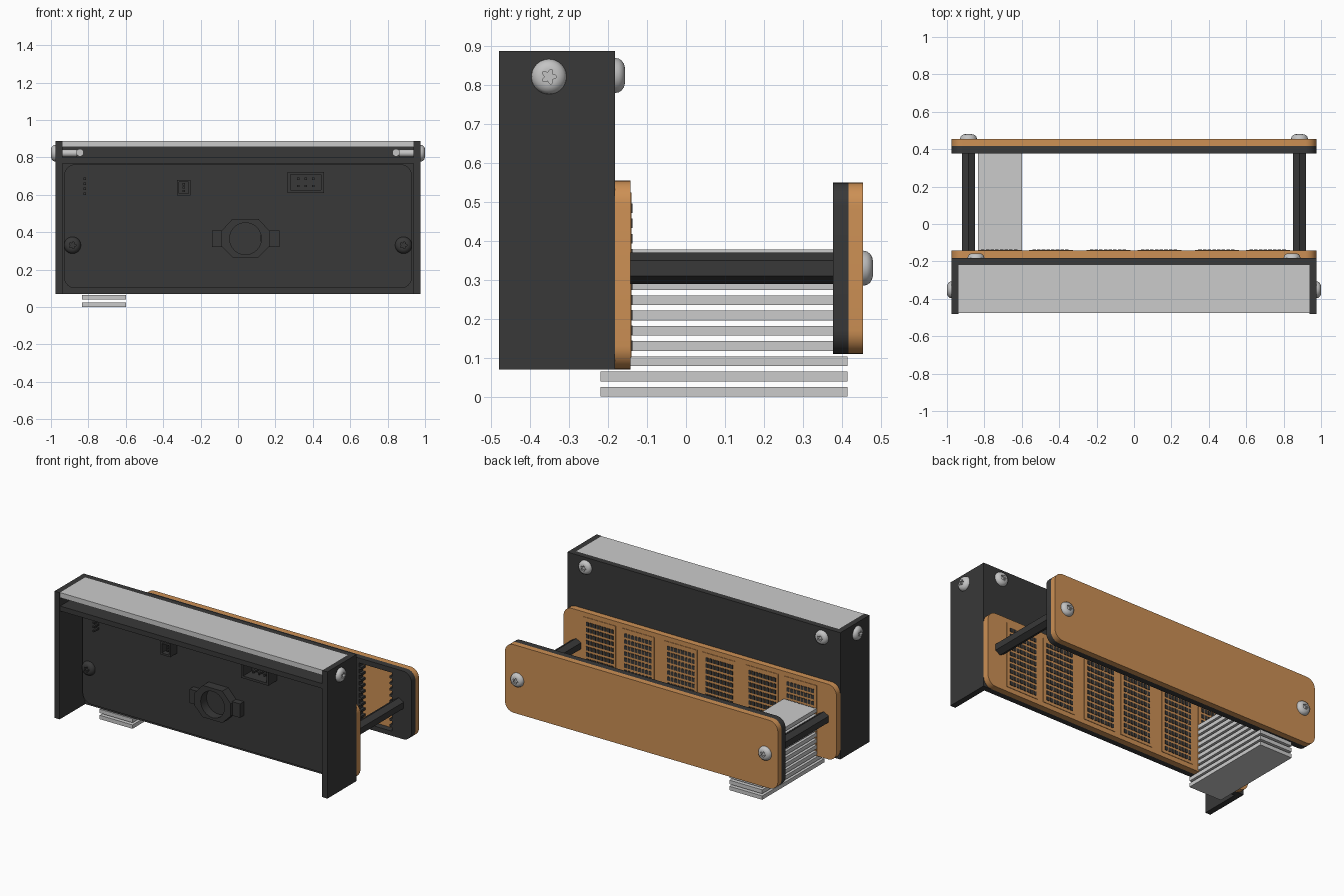
import bpy, bmesh, math
from mathutils import Matrix, Vector

if "Cube" in bpy.data.objects:
    bpy.data.objects.remove(bpy.data.objects["Cube"])


def mat(name, rgb):
    m = bpy.data.materials.new(name)
    m.diffuse_color = (*rgb, 1)
    m.use_nodes = True
    m.node_tree.nodes["Principled BSDF"].inputs["Base Color"].default_value = m.diffuse_color
    return m


BLACK = mat("black plastic", (0.04, 0.04, 0.04))
WOOD = mat("orange wood", (0.61, 0.28, 0.09))
CLEAR = mat("pale acrylic", (0.60, 0.60, 0.60))
STEEL = mat("steel", (0.55, 0.55, 0.55))


def finish(name, bm, material, smooth=False):
    bmesh.ops.recalc_face_normals(bm, faces=bm.faces)
    me = bpy.data.meshes.new(name)
    bm.to_mesh(me)
    bm.free()
    me.materials.append(material)
    ob = bpy.data.objects.new(name, me)
    bpy.context.collection.objects.link(ob)
    if smooth:
        bpy.ops.object.select_all(action='DESELECT')
        ob.select_set(True)
        bpy.context.view_layer.objects.active = ob
        bpy.ops.object.shade_smooth_by_angle(angle=math.radians(35))
    return ob


def boxes(name, material, spans):
    """One object from boxes given as (x0, x1, y0, y1, z0, z1)."""
    bm = bmesh.new()
    for x0, x1, y0, y1, z0, z1 in spans:
        m = (Matrix.Translation(((x0 + x1) / 2, (y0 + y1) / 2, (z0 + z1) / 2))
             @ Matrix.Diagonal((x1 - x0, y1 - y0, z1 - z0, 1)))
        bmesh.ops.create_cube(bm, size=1, matrix=m)
    return finish(name, bm, material)


def rounded(x0, x1, z0, z1, r, n=8):
    pts = []
    for k, (cx, cz) in enumerate([(x1 - r, z1 - r), (x0 + r, z1 - r), (x0 + r, z0 + r), (x1 - r, z0 + r)]):
        for i in range(n + 1):
            a = math.pi / 2 * (k + i / n)
            pts.append((cx + r * math.cos(a), cz + r * math.sin(a)))
    return pts


def plate(name, material, loops, y0, y1):
    """Upright plate: first loop is the outline, the others are holes."""
    cu = bpy.data.curves.new(name, 'CURVE')
    cu.dimensions, cu.fill_mode, cu.extrude = '2D', 'BOTH', (y1 - y0) / 2
    for loop in loops:
        s = cu.splines.new('POLY')
        s.points.add(len(loop) - 1)
        for p, (x, z) in zip(s.points, loop):
            p.co = (x, z, 0, 1)
        s.use_cyclic_u = True
    tmp = bpy.data.objects.new(name + "_curve", cu)
    bpy.context.collection.objects.link(tmp)
    me = bpy.data.meshes.new_from_object(tmp.evaluated_get(bpy.context.evaluated_depsgraph_get()))
    bpy.data.objects.remove(tmp)
    bm = bmesh.new()
    bm.from_mesh(me)
    bmesh.ops.remove_doubles(bm, verts=bm.verts, dist=1e-5)
    bmesh.ops.transform(bm, verts=bm.verts, matrix=Matrix.Translation((0, (y0 + y1) / 2, 0))
                        @ Matrix.Rotation(math.pi / 2, 4, 'X'))
    bpy.data.meshes.remove(me)
    return finish(name, bm, material, True)


def rod(name, material, p0, p1, r, n, smooth=False, turn=0):
    p0, p1 = Vector(p0), Vector(p1)
    d = p1 - p0
    bm = bmesh.new()
    bmesh.ops.create_cone(bm, cap_ends=True, segments=n, radius1=r, radius2=r, depth=d.length,
                          matrix=Matrix.Translation((p0 + p1) / 2)
                          @ d.to_track_quat('Z', 'Y').to_matrix().to_4x4() @ Matrix.Rotation(turn, 4, 'Z'))
    return finish(name, bm, material, smooth)


def screw(name, material, pos, axis, r=0.045, h=0.025, n=40):
    """Domed head with a five-lobed drive recess."""
    bm = bmesh.new()
    star = lambda a: r * (0.34 + 0.1 * math.cos(5 * a))
    rings = [(lambda a: r, 0)]
    for t in (0.25, 0.5, 0.75, 0.92):
        rings.append((lambda a, t=t: r * math.cos(t * math.pi / 2 * 0.75), h * math.sin(t * math.pi / 2)))
    rings += [(star, h), (star, h * 0.45)]
    prev = None
    for f, z in rings:
        ring = [bm.verts.new((f(a) * math.cos(a), f(a) * math.sin(a), z))
                for a in (2 * math.pi * i / n for i in range(n))]
        if prev:
            for i in range(n):
                j = (i + 1) % n
                bm.faces.new((prev[i], prev[j], ring[j], ring[i]))
        prev = ring
    bm.faces.new(prev)
    bmesh.ops.transform(bm, verts=bm.verts, matrix=Matrix.Translation(pos)
                        @ Vector(axis).to_track_quat('Z', 'Y').to_matrix().to_4x4())
    return finish(name, bm, material, True)


# Housing: rear wall, side walls, inner shelf and diffuser lid
boxes("rear_wall", BLACK, [(-0.975, 0.975, -0.22, -0.182, 0.07, 0.888)])
for s, side in ((-1, "left"), (1, "right")):
    xs = sorted((s * 0.938, s * 0.975))
    boxes(side + "_wall", BLACK, [(*xs, -0.48, -0.22, 0.07, 0.888)])
boxes("inner_shelf", BLACK, [(-0.938, 0.938, -0.475, -0.22, 0.768, 0.80)])
boxes("diffuser_lid", CLEAR, [(-0.938, 0.938, -0.477, -0.22, 0.855, 0.888)])

# Circuit board and its components, on the open front
plate("circuit_board", BLACK, [rounded(-0.93, 0.93, 0.10, 0.762, 0.06)], -0.257, -0.22)
F = -0.257
hold = [(0.04 + x, 0.365 + z) for x, z in
        [(-0.13, -0.04), (-0.07, -0.1), (0.07, -0.1), (0.13, -0.04),
         (0.13, 0.04), (0.07, 0.105), (-0.07, 0.105), (-0.13, 0.04)]]
disc = [(0.04 + 0.085 * math.cos(a), 0.365 + 0.085 * math.sin(a))
        for a in (2 * math.pi * i / 32 for i in range(32))]
plate("battery_holder", BLACK, [hold, disc], F - 0.06, F)
boxes("battery_contacts", BLACK, [(-0.138, -0.085, F - 0.04, F, 0.32, 0.41),
                                  (0.165, 0.222, F - 0.04, F, 0.32, 0.41),
                                  (0.12, 0.17, F - 0.03, F, 0.35, 0.385)])
box = lambda x0, x1, z0, z1: [(x0, z0), (x1, z0), (x1, z1), (x0, z1)]
plate("box_header", BLACK, [box(0.265, 0.46, 0.61, 0.722), box(0.28, 0.445, 0.625, 0.707)], F - 0.09, F)
plate("small_socket", BLACK, [box(-0.325, -0.255, 0.595, 0.68), box(-0.315, -0.265, 0.607, 0.668)], F - 0.07, F)
pins = [(0.3225 + 0.04 * i, 0.646 + 0.04 * j) for i in range(3) for j in range(2)]
pins += [(-0.29, 0.62 + 0.018 * i) for i in range(3)]
pins += [(-0.82, 0.605 + 0.027 * i) for i in range(4)]
boxes("connector_pins", BLACK, [(x - 0.006, x + 0.006, F - 0.05, F, z - 0.006, z + 0.006) for x, z in pins])

# Wooden plate on the housing, six slotted panels
CENTRES = [s * c for s in (-1, 1) for c in (0.1365, 0.4435, 0.7175)]
PITCH = 0.0392
plate("inner_wood_plate", WOOD, [rounded(-0.975, 0.975, 0.07, 0.555, 0.06)], -0.182, -0.143)
boxes("panel_frames", WOOD, [(c - 0.1175, c + 0.1175, -0.143, -0.140, 0.10, 0.525) for c in CENTRES])
boxes("panel_slots", BLACK, [(c - 0.1 + 0.025 * i, c - 0.1 + 0.025 * i + 0.019, -0.141, -0.137,
                              0.119 + PITCH * j, 0.119 + PITCH * j + 0.025)
                             for c in CENTRES for i in range(8) for j in range(10)])


# Outer plate: black layer with toothed windows, wooden cover behind it
def comb(c):
    right = []
    for j in range(10):
        z = 0.14 + PITCH * j
        right += [(0.1, z), (0.1175, z), (0.1175, z + 0.025), (0.1, z + 0.025)]
    return [(c + x, z) for x, z in right] + [(c - x, z) for x, z in reversed(right)]


outline = rounded(-0.975, 0.975, 0.11, 0.55, 0.06)
plate("outer_black_plate", BLACK, [outline] + [comb(c) for c in CENTRES], 0.378, 0.418)
plate("outer_wood_cover", WOOD, [outline], 0.418, 0.455)

# Stack of acrylic sheets
for i in range(10):
    boxes(f"acrylic_sheet_{i + 1}", CLEAR, [(-0.835, -0.60, -0.2195, 0.415, PITCH * i, PITCH * i + 0.025)])

# Standoffs and screws, mirrored left and right
for s, side in ((-1, "left"), (1, "right")):
    rod(side + "_standoff", BLACK, (s * 0.885, -0.143, 0.33), (s * 0.885, 0.378, 0.33), 0.04, 6)
    screw(side + "_cover_screw", STEEL, (s * 0.885, 0.455, 0.33), (0, 1, 0))
    screw(side + "_board_screw", BLACK, (s * 0.885, F, 0.33), (0, -1, 0))
    screw(side + "_wall_screw", STEEL, (s * 0.975, -0.352, 0.822), (s, 0, 0))
    screw(side + "_rear_screw", STEEL, (s * 0.845, -0.182, 0.825), (0, 1, 0))
    rod(side + "_rear_screw_shaft", STEEL, (s * 0.845, -0.30, 0.825), (s * 0.845, -0.19, 0.825), 0.02, 20, True)
    rod(side + "_wall_screw_shaft", STEEL, (s * 0.86, -0.352, 0.822), (s * 0.97, -0.352, 0.822), 0.02, 20, True)
